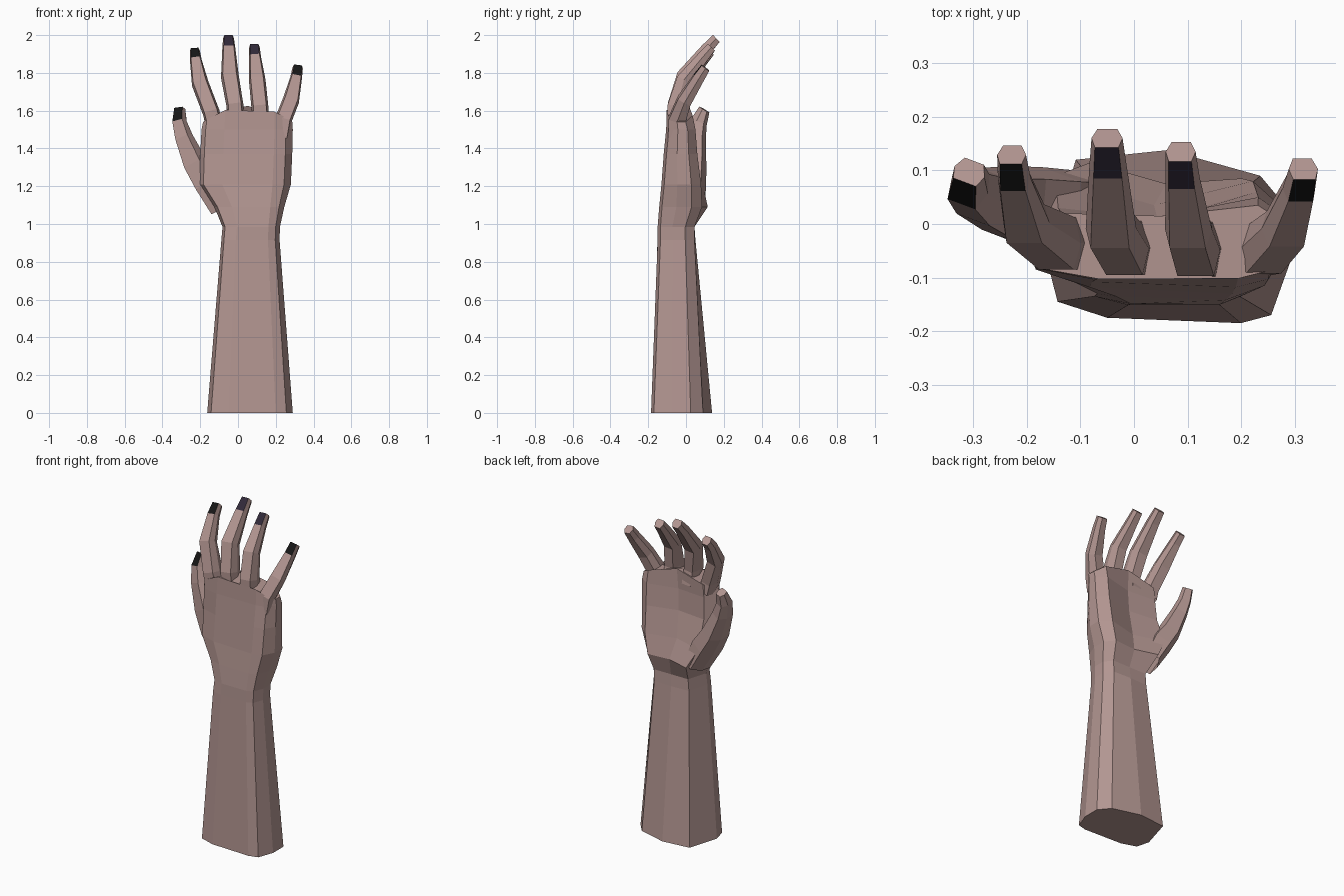
import bpy, bmesh
from mathutils import Vector


def material(name, rgb):
    m = bpy.data.materials.new(name)
    m.diffuse_color = (*rgb, 1)
    return m


skin = material("skin", (0.45, 0.305, 0.285))
plum = material("plum_nail", (0.03, 0.022, 0.04))
black = material("black_nail", (0.008, 0.008, 0.008))


def loft(name, rings, mats, cap_start=True, nail=False):
    """Skin a list of rings; optionally colour the dorsal face at the tip."""
    bm = bmesh.new()
    loops = [[bm.verts.new(p) for p in r] for r in rings]
    n = len(rings[0])
    for k, (a, b) in enumerate(zip(loops, loops[1:])):
        for i in range(n):
            j = (i + 1) % n
            f = bm.faces.new((a[i], a[j], b[j], b[i]))
            if nail and i == 0 and k == len(loops) - 2:
                f.material_index = 1
    if cap_start:
        bm.faces.new(loops[0])
    bm.faces.new(loops[-1])
    bmesh.ops.recalc_face_normals(bm, faces=bm.faces)
    me = bpy.data.meshes.new(name)
    bm.to_mesh(me)
    bm.free()
    for m in mats:
        me.materials.append(m)
    ob = bpy.data.objects.new(name, me)
    bpy.context.collection.objects.link(ob)
    return ob


def arm_ring(z, xl, xr, yl, yr, pr, pm, pl, bow=0):
    """Ten-sided section: back of hand yl/yr, palm side pr/pm/pl."""
    pts = [(.045, yl), (.25, yl * .45 + yr * .55 - .008), (.8, yr), (.925, yr + .015),
           (1, yr * .6 + pr * .4), (1, yr * .2 + pr * .8 - .01), (.88, pr),
           (.5, pm), (.12, pl), (0, yl * .7 + pl * .3)]
    return [(xl + f * (xr - xl), y, z + bow * (1 - (2 * f - 1) ** 2)) for f, y in pts]


# Forearm, wrist and palm
sections = [
    (0.00, -.163, .290, -.145, -.185, .090, .138, .120),
    (0.915, -.088, .220, -.135, -.150, .045, .050, .045),
    (0.985, -.082, .222, -.130, -.150, .045, .045, .045),
    (1.09, -.125, .245, -.110, -.142, .085, .075, .115),
    (1.21, -.205, .280, -.085, -.130, .080, .035, .090),
    (1.37, -.200, .287, -.078, -.118, .060, .010, .030),
    (1.50, -.193, .290, -.085, -.105, .050, .005, .020),
    (1.54, -.185, .288, -.085, -.102, .035, .015, .020, .085)]
loft("forearm_and_palm", [arm_ring(*s) for s in sections], [skin])


def finger(name, stations, nail_mat, palmar=(0, 1, 0)):
    """Six-sided finger; each station is a point on its back, width and depth."""
    pts = [Vector(s[:3]) for s in stations]
    rings = []
    for i, (x, y, z, w, d) in enumerate(stations):
        t = (pts[min(i + 1, len(pts) - 1)] - pts[max(i - 1, 0)]).normalized()
        n = Vector(palmar)
        n = (n - t * n.dot(t)).normalized()
        s = t.cross(n)
        rings.append([pts[i] + s * w * a + n * d * b for a, b in
                      ((-.38, 0), (.38, 0), (.5, .5), (.32, 1), (-.32, 1), (-.5, .5))])
    loft(name, rings, [skin, nail_mat], cap_start=False, nail=True)


# Fingers and thumb
finger("index_finger", [
    (-.125, -.085, 1.52, .09, .10), (-.145, -.085, 1.60, .09, .10),
    (-.205, -.035, 1.76, .09, .08), (-.226, .062, 1.885, .062, .06),
    (-.230, .112, 1.932, .054, .05)], black)
finger("middle_finger", [
    (-.010, -.095, 1.54, .09, .11), (-.018, -.095, 1.64, .09, .10),
    (-.045, -.045, 1.80, .095, .085), (-.049, .085, 1.945, .07, .06),
    (-.051, .143, 2.00, .058, .05)], plum)
finger("ring_finger", [
    (.120, -.098, 1.54, .09, .11), (.115, -.097, 1.63, .09, .10),
    (.100, -.045, 1.78, .088, .08), (.089, .065, 1.90, .064, .06),
    (.086, .117, 1.953, .056, .05)], plum)
finger("little_finger", [
    (.225, -.095, 1.46, .09, .10), (.242, -.092, 1.56, .09, .09),
    (.285, -.042, 1.67, .088, .075), (.311, .042, 1.79, .062, .06),
    (.318, .083, 1.842, .055, .05)], black)
finger("thumb", [
    (-.105, -.045, 1.07, .11, .14), (-.180, -.050, 1.21, .14, .15),
    (-.245, -.025, 1.32, .125, .13), (-.300, .008, 1.46, .095, .095),
    (-.322, .037, 1.55, .075, .075), (-.316, .078, 1.618, .06, .05)],
    black, (.35, .94, 0))
